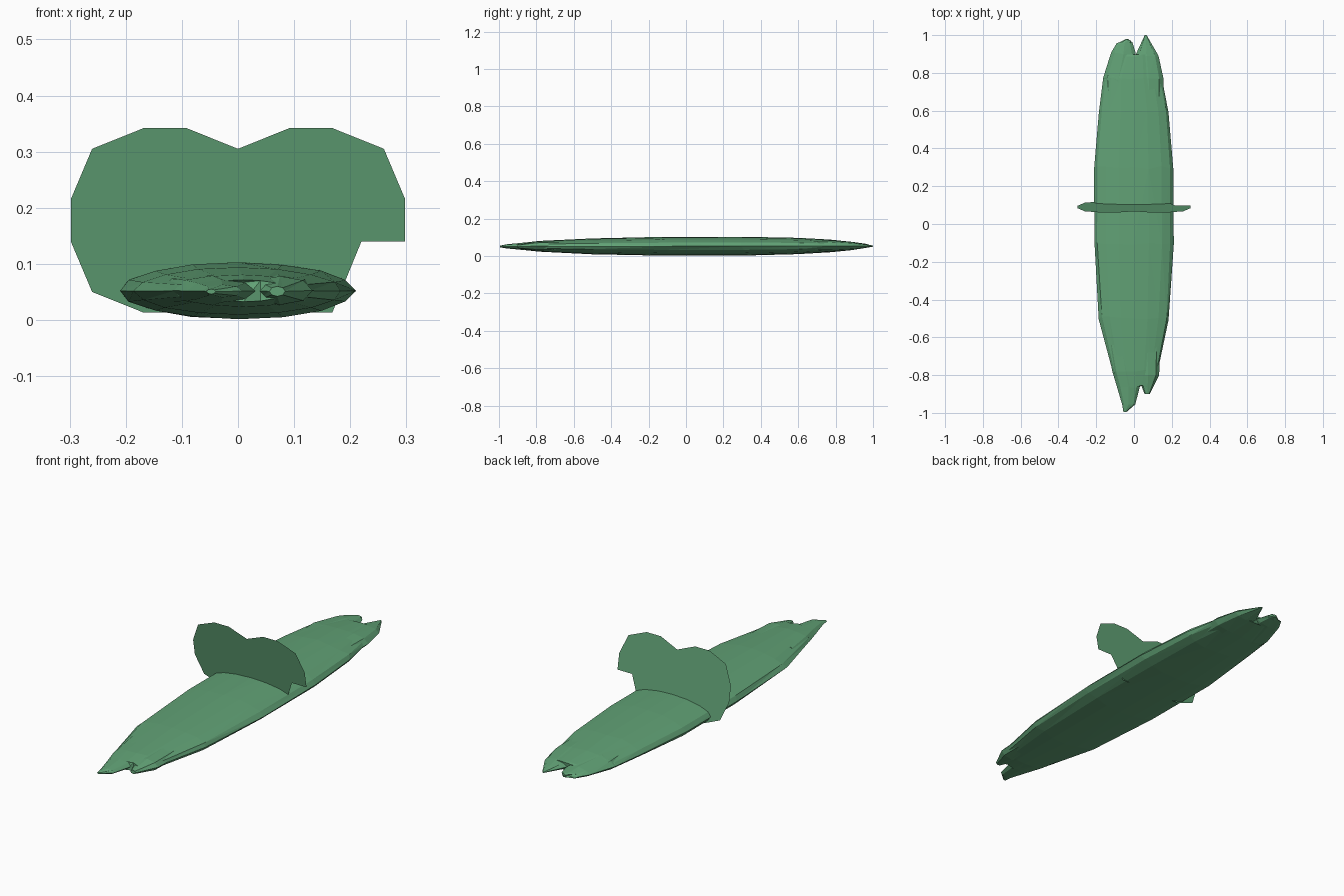
import bpy, bmesh, math, random

random.seed(4)
mat = bpy.data.materials.new("green")
mat.diffuse_color = (0.12, 0.36, 0.18, 1)


def finish(name, bm):
    bmesh.ops.recalc_face_normals(bm, faces=bm.faces)
    me = bpy.data.meshes.new(name)
    bm.to_mesh(me)
    bm.free()
    me.materials.append(mat)
    ob = bpy.data.objects.new(name, me)
    bpy.context.collection.objects.link(ob)
    return ob


def loft(name, rings, sides, jitter=0.0):
    """rings: (y, centre x, half width, low z, high z)"""
    bm = bmesh.new()
    loops = []
    for y, cx, hw, z0, z1 in rings:
        loop = []
        for i in range(sides):
            a = 2 * math.pi * i / sides
            c, s = math.cos(a), math.sin(a)
            j = 1 - random.uniform(0, jitter)
            loop.append(bm.verts.new((cx + hw * c * j, y + random.uniform(-jitter, jitter) * 0.4,
                                      (z0 + z1) / 2 + (z1 - z0) / 2 * s * j)))
        loops.append(loop)
    for a, b in zip(loops, loops[1:]):
        for i in range(sides):
            k = (i + 1) % sides
            bm.faces.new((a[i], a[k], b[k], b[i]))
    bm.faces.new(loops[0])
    bm.faces.new(loops[-1])
    bmesh.ops.triangulate(bm, faces=bm.faces)
    return finish(name, bm)


# Long flattened body
loft("body", [
    (-0.86, 0.010, 0.080, 0.032, 0.072),
    (-0.78, 0.008, 0.122, 0.023, 0.081),
    (-0.50, 0.0, 0.187, 0.009, 0.094),
    (-0.10, 0.0, 0.211, 0.001, 0.103),
    (0.30, -0.003, 0.211, 0.001, 0.104),
    (0.60, 0.0, 0.187, 0.009, 0.098),
    (0.77, -0.008, 0.158, 0.020, 0.088),
    (0.89, 0.005, 0.105, 0.032, 0.076),
], 16, 0.025)

# Ragged split tips at both ends
loft("back_left_tip", [(0.64, -0.08, 0.075, 0.024, 0.086), (0.77, -0.083, 0.081, 0.024, 0.084),
                       (0.90, -0.056, 0.066, 0.034, 0.074), (0.955, -0.05, 0.042, 0.042, 0.066),
                       (0.972, -0.03, 0.016, 0.046, 0.062)], 8, 0.02)
loft("back_right_tip", [(0.64, 0.08, 0.075, 0.024, 0.086), (0.77, 0.078, 0.078, 0.024, 0.084),
                        (0.89, 0.068, 0.062, 0.032, 0.074), (1.0, 0.062, 0.005, 0.05, 0.056)], 8)
loft("front_left_tip", [(-0.64, -0.065, 0.075, 0.024, 0.082), (-0.78, -0.045, 0.070, 0.026, 0.079),
                        (-0.86, -0.03, 0.061, 0.031, 0.072), (-0.955, -0.028, 0.035, 0.04, 0.063),
                        (-0.995, -0.048, 0.008, 0.046, 0.055)], 8)
loft("front_right_tip", [(-0.64, 0.07, 0.07, 0.024, 0.082), (-0.80, 0.075, 0.058, 0.027, 0.078),
                         (-0.90, 0.07, 0.014, 0.042, 0.06)], 8)

# Thin flat double-loop tendril sheet, leaning slightly forward
outline = [
    (-.092, .013), (-.168, .013), (-.26, .05), (-.298, .14), (-.298, .215), (-.26, .305),
    (-.168, .342), (-.092, .342), (0, .305), (.092, .342), (.168, .342), (.26, .305),
    (.298, .215), (.298, .14), (.22, .14), (.183, .23), (.13, .252), (.077, .23),
    (.054, .178), (.077, .125), (.168, .088), (.168, .013), (.092, .013), (0, .05),
    (-.077, .23), (-.13, .252), (-.183, .23), (-.205, .178), (-.183, .125), (-.092, .088)]
bm = bmesh.new()
bm.faces.new([bm.verts.new((x, 0.122 - 0.18 * z, z)) for x, z in outline])
bmesh.ops.triangulate(bm, faces=bm.faces)
finish("tendril", bm)
